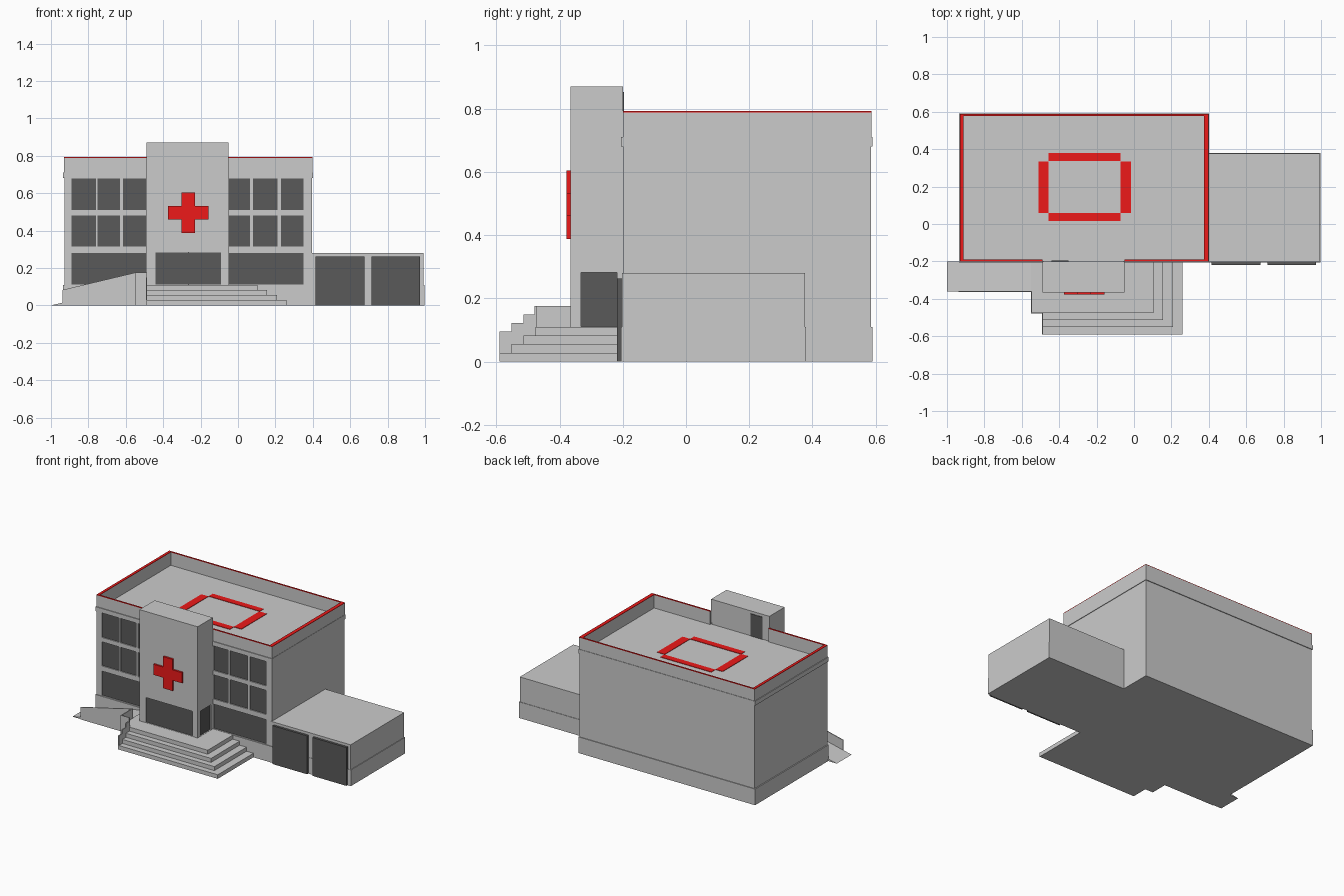
import bpy, bmesh

if "Cube" in bpy.data.objects:
    bpy.data.objects.remove(bpy.data.objects["Cube"])

def material(name, rgb):
    m = bpy.data.materials.new(name)
    m.diffuse_color = (*rgb, 1)
    m.use_nodes = True
    m.node_tree.nodes["Principled BSDF"].inputs["Base Color"].default_value = m.diffuse_color
    return m

RED = material("red_paint", (0.85, 0.01, 0.01))
DARK = material("dark_glass", (0.1, 0.1, 0.1))

def finish(name, bm, mat):
    bmesh.ops.recalc_face_normals(bm, faces=bm.faces)
    me = bpy.data.meshes.new(name)
    bm.to_mesh(me)
    bm.free()
    ob = bpy.data.objects.new(name, me)
    bpy.context.collection.objects.link(ob)
    if mat:
        me.materials.append(mat)
    return ob

def boxes(name, items, mat=None):
    """One object from boxes given as (x0, x1, y0, y1, z0, z1)."""
    bm = bmesh.new()
    for x0, x1, y0, y1, z0, z1 in items:
        for v in bmesh.ops.create_cube(bm, size=1)["verts"]:
            v.co = (x1 if v.co.x > 0 else x0,
                    y1 if v.co.y > 0 else y0,
                    z1 if v.co.z > 0 else z0)
    return finish(name, bm, mat)

def prism(name, pts, y0, y1, mat=None):
    """Extrude an x-z profile along y."""
    bm = bmesh.new()
    face = bm.faces.new([bm.verts.new((x, y0, z)) for x, z in pts])
    new = bmesh.ops.extrude_face_region(bm, geom=[face])["geom"]
    for v in new:
        if isinstance(v, bmesh.types.BMVert):
            v.co.y = y1
    return finish(name, bm, mat)

def recess(ob, cuts):
    """Cut shallow openings into a wall block."""
    cutter = boxes(ob.name + "_cutter", cuts)
    cutter.hide_render = True
    cutter.hide_viewport = True
    mod = ob.modifiers.new("openings", 'BOOLEAN')
    mod.object = cutter
    mod.solver = 'EXACT'
    cutter.hide_viewport = False
    bpy.context.view_layer.update()
    ev = ob.evaluated_get(bpy.context.evaluated_depsgraph_get())
    me = bpy.data.meshes.new_from_object(ev)
    ob.modifiers.clear()
    ob.data = me
    bpy.data.objects.remove(cutter)

# Main block with recessed windows
main = boxes("main_block", [(-.928, .396, -.2, .585, 0, .70)])
openings = []
for x0, x1 in [(-.89, -.76), (-.75, -.63), (-.615, -.492),
               (-.048, .065), (.08, .21), (.23, .35)]:
    for z0, z1 in [(.315, .48), (.51, .679)]:
        openings.append((x0, x1, z0, z1))
openings += [(-.89, -.492, .112, .28), (-.048, .35, .112, .28)]
recess(main, [(a, b, -.25, -.19, c, d) for a, b, c, d in openings])
boxes("window_panes", [(a, b, -.193, -.188, c, d) for a, b, c, d in openings], DARK)

# Plinth and projecting cornice band
boxes("main_plinth", [(-.935, .40, -.205, .59, 0, .11)])
boxes("cornice_band", [
    (-.935, -.926, -.205, .59, .68, .71), (.393, .40, -.205, .59, .68, .71),
    (-.93, .398, .583, .59, .68, .71),
    (-.93, -.485, -.205, -.198, .68, .71), (-.055, .398, -.205, -.198, .68, .71)])

# Roof parapet, with red coping; the front is interrupted by the tower
def parapet(z0, z1):
    return [(-.93, -.912, -.2, .587, z0, z1), (.374, .398, -.2, .587, z0, z1),
            (-.912, .374, .577, .587, z0, z1),
            (-.912, -.49, -.2, -.19, z0, z1), (-.05, .374, -.2, -.19, z0, z1)]
boxes("parapet", parapet(.69, .788))
boxes("parapet_coping", parapet(.788, .792), RED)

# Landing pad frame painted on the roof
boxes("landing_pad_frame", [
    (-.457, -.072, .337, .38, .699, .703), (-.457, -.072, .015, .058, .699, .703),
    (-.51, -.457, .058, .333, .699, .703), (-.072, -.015, .058, .333, .699, .703)], RED)

# Entrance tower with front doors, side windows and roof door
tower = boxes("entrance_tower", [(-.49, -.05, -.365, -.2, 0, .87)])
recess(tower, [(-.44, -.09, -.4, -.355, .111, .282),
               (-.06, 0, -.332, -.219, .111, .282),
               (-.54, -.48, -.332, -.219, .111, .282)])
boxes("entrance_doors", [(-.44, -.268, -.358, -.353, .111, .282),
                         (-.262, -.09, -.358, -.353, .111, .282),
                         (-.268, -.262, -.356, -.353, .111, .282)], DARK)
boxes("tower_side_windows", [(-.062, -.057, -.332, -.219, .111, .282),
                             (-.483, -.478, -.332, -.219, .111, .282)], DARK)
boxes("roof_door", [(-.44, -.35, -.202, -.196, .70, .852)], DARK)

# Raised cross on the tower
cx, cz, a, b = -.267, .496, .036, .108
prism("cross_sign", [(cx + x, cz + z) for x, z in [
    (-a, -b), (a, -b), (a, -a), (b, -a), (b, a), (a, a),
    (a, b), (-a, b), (-a, a), (-b, a), (-b, -a), (-a, -a)]], -.378, -.36, RED)

# Garage wing
boxes("garage", [(.39, .993, -.202, .377, 0, .28)])
boxes("garage_plinth", [(.39, .997, -.205, .38, 0, .11)])
boxes("garage_doors", [(.415, .675, -.218, -.2, 0, .262),
                       (.715, .972, -.218, -.2, 0, .262)], DARK)

# Entrance steps and landing
boxes("steps", [(-.49, .26 - .052 * i, -.59 + .038 * i, -.2, 0, .0275 * (i + 1))
                for i in range(4)])
boxes("side_landing", [(-.55, -.48, -.475, -.2, 0, .109)])

# Access ramp and thin guard walls
prism("ramp", [(-1, 0), (-.54, .108), (-.49, .108), (-.49, 0)], -.36, -.2)
prism("ramp_guard", [(-.937, 0), (-.937, .083), (-.55, .175), (-.545, .175), (-.545, 0)],
      -.364, -.358)
boxes("landing_guard", [(-.552, -.546, -.478, -.358, 0, .175),
                        (-.552, -.487, -.479, -.473, 0, .175)])
boxes("stepped_guard", [(-.493, -.487, -.59 + .038 * i, -.552 + .038 * i, 0, .095 + .027 * i)
                        for i in range(3)])
